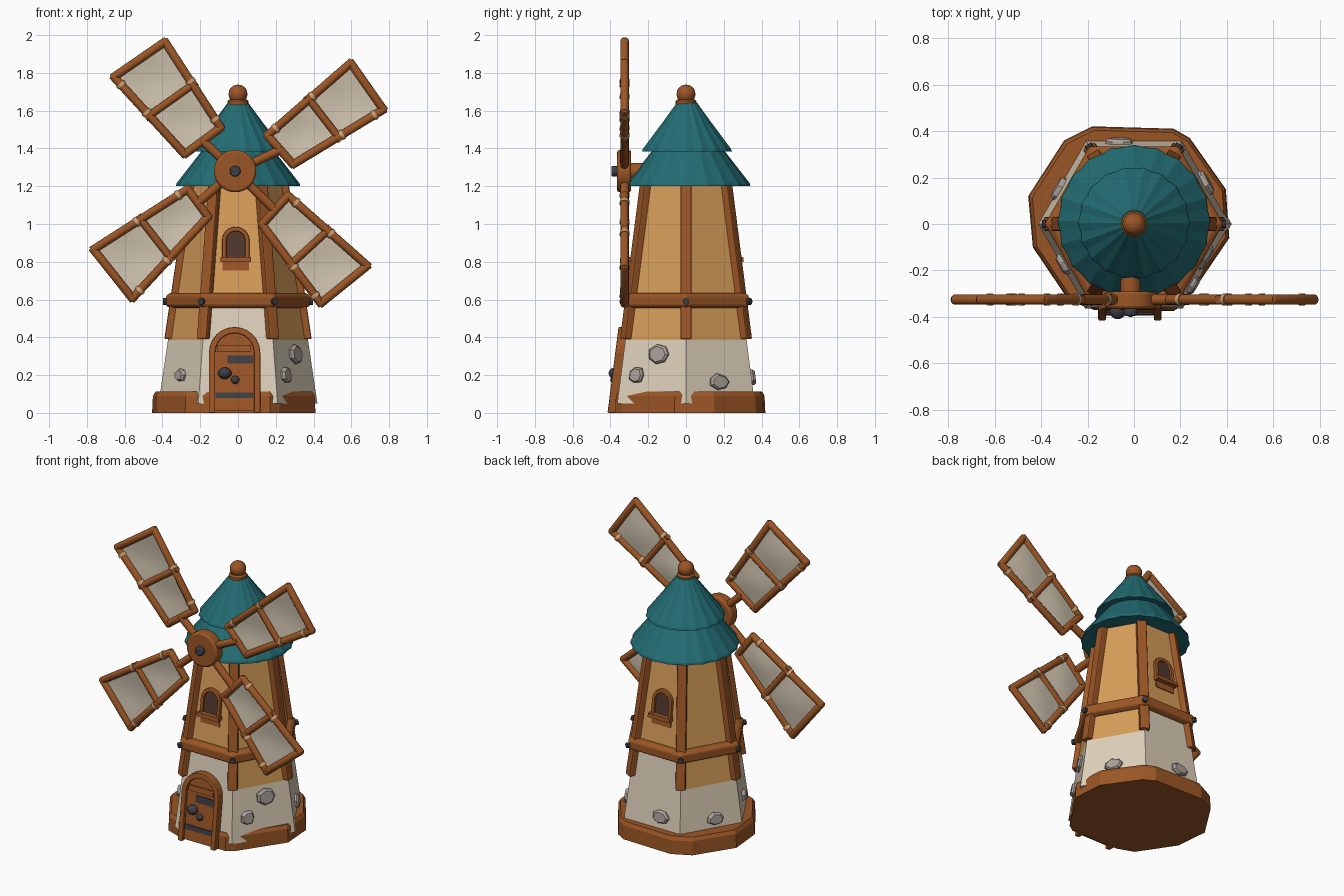
import bpy, bmesh, math, random
from mathutils import Vector

if "Cube" in bpy.data.objects:
    bpy.data.objects.remove(bpy.data.objects["Cube"])

random.seed(4)

def material(name, r, g, b):
    m = bpy.data.materials.new(name)
    m.diffuse_color = (r, g, b, 1)
    m.use_nodes = True
    m.node_tree.nodes["Principled BSDF"].inputs["Base Color"].default_value = m.diffuse_color
    return m

WOOD = material("brown_wood", .33, .093, .019)
TAN = material("tan_plaster", .68, .34, .10)
CREAM = material("cream_plaster", .73, .63, .49)
TEAL = material("teal_roof", .016, .15, .17)
STONE = material("grey_stone", .40, .35, .31)
METAL = material("dark_metal", .048, .048, .058)
DARK = material("dark_window", .08, .038, .026)
CLOTH = material("sail_cloth", .62, .54, .42)
ROPE = material("rope", .60, .36, .18)

def build(name, verts, faces, mat, smooth=0, bevel=0, fix=True):
    me = bpy.data.meshes.new(name)
    me.from_pydata([tuple(v) for v in verts], [], faces)
    if fix:
        bm = bmesh.new()
        bm.from_mesh(me)
        bmesh.ops.recalc_face_normals(bm, faces=bm.faces)
        bm.to_mesh(me)
        bm.free()
    me.materials.append(mat)
    ob = bpy.data.objects.new(name, me)
    bpy.context.collection.objects.link(ob)
    if bevel:
        b = ob.modifiers.new("bevel", 'BEVEL')
        b.width, b.segments = bevel, 2
    if smooth:
        bpy.ops.object.select_all(action='DESELECT')
        ob.select_set(True)
        bpy.context.view_layer.objects.active = ob
        bpy.ops.object.shade_smooth_by_angle(angle=math.radians(smooth))
    return ob

def loft(name, rings, mat, **kw):
    """Skin between equal closed rings, with end caps."""
    n = len(rings[0])
    verts = [v for r in rings for v in r]
    faces = [(k*n+i, k*n+(i+1) % n, (k+1)*n+(i+1) % n, (k+1)*n+i)
             for k in range(len(rings)-1) for i in range(n)]
    faces += [tuple(range(n))[::-1], tuple(range(len(verts)-n, len(verts)))]
    return build(name, verts, faces, mat, **kw)

def ring(r, z, n, cx=0, cy=0, wob=0):
    return [(cx+(r+wob*(-1)**i)*math.cos(2*math.pi*i/n),
             cy+(r+wob*(-1)**i)*math.sin(2*math.pi*i/n), z) for i in range(n)]

def rod(name, a, b, r, mat, n=10, extend=0, bevel=0):
    a, b = Vector(a), Vector(b)
    d = (b-a).normalized()
    a, b = a-d*extend, b+d*extend
    u = d.orthogonal().normalized()
    w = d.cross(u)
    circ = [(u*math.cos(2*math.pi*i/n)+w*math.sin(2*math.pi*i/n))*r for i in range(n)]
    return loft(name, [[p+c for c in circ] for p in (a, b)], mat, smooth=40, bevel=bevel)

def ball(name, c, r, mat, sz=1):
    bm = bmesh.new()
    bmesh.ops.create_uvsphere(bm, u_segments=16, v_segments=10, radius=r)
    vs = [Vector((v.co.x, v.co.y, v.co.z*sz))+Vector(c) for v in bm.verts]
    fs = [tuple(v.index for v in f.verts) for f in bm.faces]
    bm.free()
    return build(name, vs, fs, mat, smooth=60)

def radius(z):          # hexagon corner radius of the tower
    return .41-.148*(z-.12)

def wall(z):            # distance of the flat wall from the axis
    return radius(z)*math.cos(math.pi/6)

# foundation: irregular hexagon with cut corners
outline = [(-.18, .42), (.17, .41), (.24, .37), (.395, .15), (.41, -.06), (.22, -.34),
           (.17, -.375), (-.17, -.37), (-.28, -.33), (-.435, -.1), (-.455, .12), (-.30, .36)]
loft("foundation", [[(x*s, y*s, z) for x, y in outline]
                    for s, z in ((1, 0), (.99, .09), (.96, .112))], WOOD)

# tower walls: cream below, tan above; cream reaches higher on front and back
tower = loft("tower", [ring(radius(z), z, 6) for z in (.05, .385, .58, 1.25)], CREAM)
tower.data.materials.append(TAN)
for p in tower.data.polygons:
    if p.center.z > .6 or (p.center.z > .4 and abs(p.normal.y) < .8):
        p.material_index = 1

# corner posts
for k in range(6):
    a = k*math.pi/3
    o, t = Vector((math.cos(a), math.sin(a), 0)), Vector((-math.sin(a), math.cos(a), 0))
    loft("corner_post", [[o*(radius(z)-.005+i)+t*j+Vector((0, 0, z))
                          for i, j in ((-.03, -.03), (.025, -.03), (.025, .03), (-.03, .03))]
                         for z in (.39, 1.22)], WOOD, bevel=.008)
    p = o*.378+Vector((0, 0, .59))
    rod("band_bolt", p, p+o*.018, .018, METAL, 8)

# belt around the tower
loft("belt", [ring(r, z, 6) for r, z in
              ((.355, .555), (.384, .568), (.384, .62), (.36, .636))], WOOD, bevel=.008)

# two-tier pleated roof
loft("lower_roof", [ring(r, z, 40, 0, .012, w) for r, z, w in
                    ((.27, 1.205, 0), (.325, 1.2, .004), (.322, 1.215, .004), (.18, 1.40, .002))], TEAL)
loft("upper_roof", [ring(r, z, 36, 0, .005, w) for r, z, w in
                    ((.17, 1.39, 0), (.237, 1.385, .004), (.233, 1.398, .004),
                     (.13, 1.535, .003), (.055, 1.64, .001))], TEAL)
loft("finial_collar", [ring(r, z, 16) for r, z in
                       ((.045, 1.62), (.056, 1.63), (.056, 1.65), (.045, 1.66))], WOOD, smooth=40)
ball("finial_ball", (0, 0, 1.688), .05, WOOD)

# hub and axle
HX, HZ, SY = -.015, 1.28, -.325
rod("hub", (HX, -.365, HZ), (HX, -.29, HZ), .113, WOOD, 20, bevel=.012)
rod("axle", (HX, -.30, HZ), (HX, -.1, HZ), .045, WOOD, 12)
rod("hub_cap", (HX, -.395, HZ), (HX, -.36, HZ), .03, METAL, 10, bevel=.008)

# sails: outer A, outer B, inner B, inner A corners in x, z
sails = [((-.39, 1.995), (-.685, 1.79), (-.275, 1.34), (-.065, 1.495)),
         ((.61, 1.88), (.80, 1.61), (.275, 1.29), (.127, 1.46)),
         ((-.795, .86), (-.57, .578), (-.13, 1.05), (-.25, 1.21)),
         ((.714, .77), (.444, .55), (.10, 1.01), (.254, 1.178))]
for s in sails:
    c = [Vector((x, SY, z)) for x, z in s]
    mid = sum(c, Vector())/4
    c = [p+(mid-p).normalized()*.03 for p in c]
    A, B, b, a = c
    for i in range(4):
        rod("sail_frame", c[i], c[(i+1) % 4], .023, WOOD, 10, .012, .005)
    ma, mb, mi = (A+a)/2, (B+b)/2, (a+b)/2
    rod("sail_crossbar", ma, mb, .02, WOOD, 10, .025)
    hub = Vector((HX, SY, HZ))
    rod("sail_arm", hub, mi, .024, WOOD, 10, .01)
    for p, q, t in ((A, a, .46), (B, b, .46), (A, a, .9), (B, b, .1)):
        m = p.lerp(q, t)
        d = (q-p).normalized()*.009
        rod("rope_binding", m-d, m+d, .027, ROPE, 10)
    # cloth, gently billowed in its two halves
    N = 12
    vs = []
    for i in range(N+1):
        for j in range(N+1):
            u, v = i/N, j/N
            p = A.lerp(a, u).lerp(B.lerp(b, u), v)
            p.y += .016*abs(math.sin(2*math.pi*u))*math.sin(math.pi*v)
            vs.append(p)
    fs = [(i*(N+1)+j, i*(N+1)+j+1, (i+1)*(N+1)+j+1, (i+1)*(N+1)+j)
          for i in range(N) for j in range(N)]
    build("sail_cloth", vs, fs, CLOTH, smooth=60, fix=False)

# arched openings lying on the sloping front (s=-1) or back (s=1) wall
def arch(cx, w, z0, top, n=12):
    arc = [math.pi*(1-i/n) for i in range(n+1)]
    return [(cx-w, z0)]+[(cx+w*math.cos(a), top-w+w*math.sin(a)) for a in arc]+[(cx+w, z0)]

def slab(name, pts, s, out, mat, back=-.03):
    return loft(name, [[(x, s*(wall(z)+o), z) for x, z in pts] for o in (back, out)], mat)

def arch_frame(name, outer, inner, s, out):
    return loft(name, [[(x, s*(wall(z)+o), z) for (x, z), o in
                        ((p, out), (q, out), (q, -.03), (p, -.03))]
                       for p, q in zip(outer, inner)], WOOD, bevel=.006)

# door
CX = -.018
arch_frame("door_frame", arch(CX, .136, 0, .455), arch(CX, .103, 0, .422), -1, .045)
slab("door", arch(CX, .108, .01, .425), -1, .025, WOOD)
def bar(name, x0, x1, z0, z1, s, out, mat):
    return slab(name, [(x0, z0), (x1, z0), (x1, z1), (x0, z1)], s, out, mat)
bar("door_plank", -.11, .07, .325, .36, -1, .034, WOOD)
bar("door_hinge_upper", -.055, .08, .262, .305, -1, .032, METAL)
bar("door_hinge_lower", -.12, .08, .078, .108, -1, .032, METAL)
ball("door_knob", (-.07, -wall(.21)-.03, .21), .036, METAL, .85)
ball("door_handle", (-.015, -wall(.175)-.03, .175), .022, METAL)

# windows front and back
for s in (-1, 1):
    wx = -.012
    arch_frame("window_frame", arch(wx, .073, .80, .985), arch(wx, .05, .80, .962), s, .02)
    slab("window_pane", arch(wx, .055, .80, .967), s, .006, DARK)
    bar("window_sill", wx-.08, wx+.08, .80, .825, s, .038, WOOD)
    bar("window_apron", wx-.07, wx+.07, .755, .80, s, .006, WOOD)

# stones on the lower wall: face angle, sideways offset, height, half width, half height
for ang, off, z, w, h in ((330, .03, .31, .062, .056), (330, -.10, .2, .045, .046),
                          (30, 0, .165, .058, .042), (90, .06, .19, .062, .045),
                          (150, .03, .17, .055, .04), (210, 0, .2, .05, .034)):
    a = math.radians(ang)
    n, t = Vector((math.cos(a), math.sin(a), 0)), Vector((-math.sin(a), math.cos(a), 0))
    shape = [(math.cos(i*math.pi/3.5)*random.uniform(.88, 1.1),
              math.sin(i*math.pi/3.5)*random.uniform(.88, 1.1)) for i in range(7)]
    loft("wall_stone", [[n*(wall(z+y*h*k)+d)+t*(off+x*w*k)+Vector((0, 0, z+y*h*k))
                         for x, y in shape] for k, d in ((1, -.02), (1, .01), (.78, .022))], STONE)
